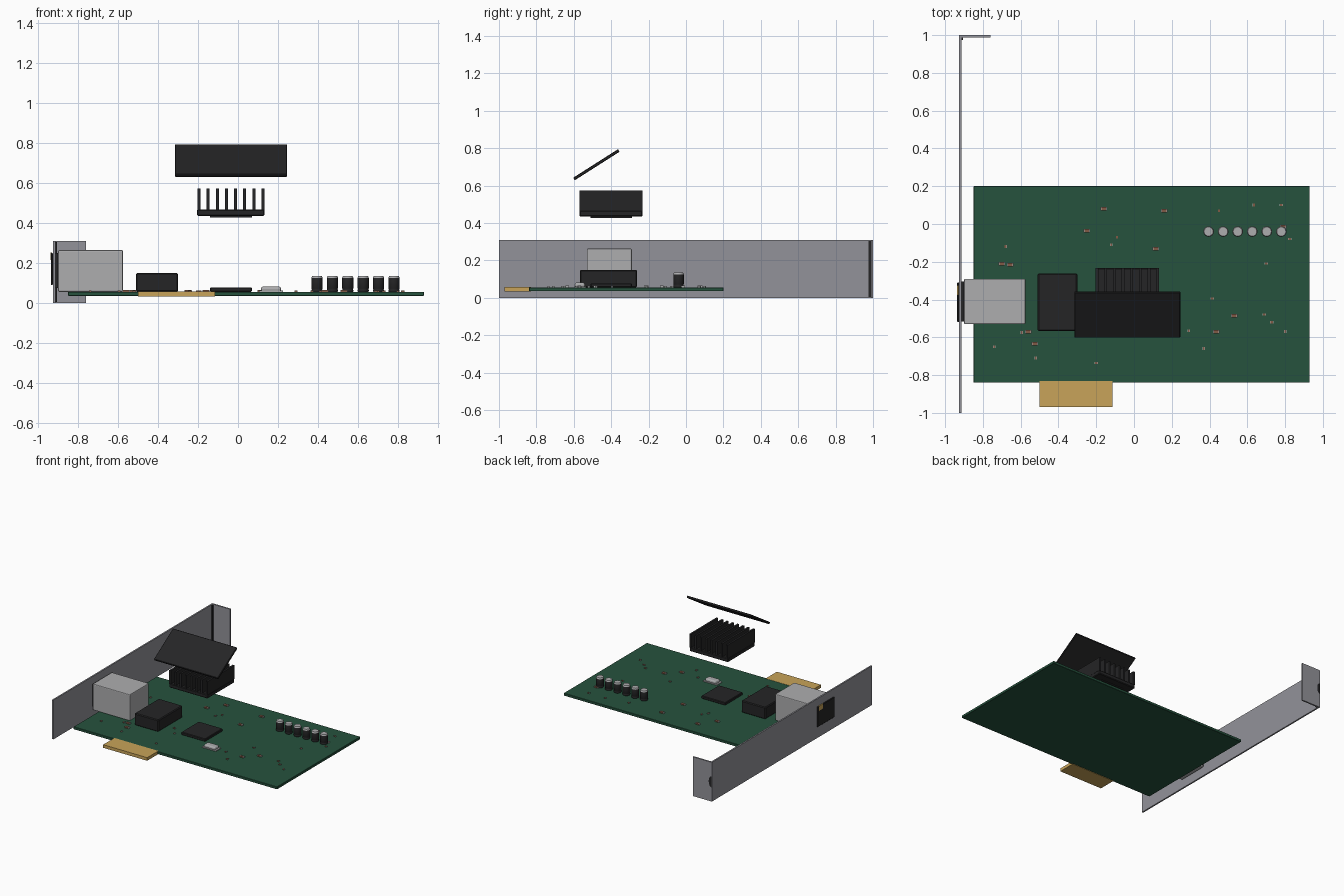
import bpy, bmesh, math, random

if "Cube" in bpy.data.objects:
    bpy.data.objects.remove(bpy.data.objects["Cube"])

random.seed(4)


def material(name, rgb):
    m = bpy.data.materials.new(name)
    m.diffuse_color = (*rgb, 1)
    m.use_nodes = True
    m.node_tree.nodes["Principled BSDF"].inputs["Base Color"].default_value = m.diffuse_color
    return m


GREEN = material("board green", (0.019, 0.085, 0.047))
BLACK = material("matte black", (0.018, 0.018, 0.019))
STEEL = material("bracket steel", (0.29, 0.29, 0.32))
SILVER = material("light metal", (0.42, 0.42, 0.43))
GOLD = material("contact gold", (0.58, 0.37, 0.10))
BROWN = material("component brown", (0.22, 0.10, 0.06))


def finish(name, bm, mats):
    me = bpy.data.meshes.new(name)
    bm.to_mesh(me)
    bm.free()
    for m in mats:
        me.materials.append(m)
    ob = bpy.data.objects.new(name, me)
    bpy.context.collection.objects.link(ob)
    return ob


def box(name, x, y, z, mat, bevel=0, segments=1):
    """Box from (min, max) ranges, with an optional bevel."""
    bm = bmesh.new()
    bmesh.ops.create_cube(bm, size=1)
    for v in bm.verts:
        for i, (a, b) in enumerate((x, y, z)):
            v.co[i] = (a + b) / 2 + v.co[i] * (b - a)
    ob = finish(name, bm, [mat])
    if bevel:
        mod = ob.modifiers.new("bevel", "BEVEL")
        mod.width, mod.segments = bevel, segments
    return ob


def lathe(name, profile, loc, mats, cap_height, sides=20):
    """Turned solid; faces above cap_height take the second material."""
    bm = bmesh.new()
    rings = [[bm.verts.new((r * math.cos(2 * math.pi * k / sides),
                            r * math.sin(2 * math.pi * k / sides), z))
              for k in range(sides)] for r, z in profile]
    for a, b in zip(rings, rings[1:]):
        for k in range(sides):
            n = (k + 1) % sides
            bm.faces.new((a[k], a[n], b[n], b[k]))
    bm.faces.new(rings[0][::-1])
    bm.faces.new(rings[-1])
    for f in bm.faces:
        f.material_index = int(f.calc_center_median().z > cap_height)
        f.smooth = abs(f.normal.z) < 0.5 and len(f.verts) == 4
    ob = finish(name, bm, mats)
    ob.location = loc
    return ob


# Circuit board and edge contacts
box("circuit_board", (-0.85, 0.93), (-0.84, 0.20), (0.036, 0.056), GREEN, 0.002)
box("edge_contacts", (-0.50, -0.115), (-0.97, -0.83), (0.033, 0.0575), GOLD)

# Mounting bracket with bent tab and corner screw slot
box("bracket_plate", (-0.926, -0.914), (-1.0, 1.0), (0, 0.31), STEEL)
box("bracket_tab", (-0.92, -0.76), (0.988, 1.0), (0, 0.31), STEEL)
box("bracket_bend", (-0.916, -0.906), (0.975, 0.989), (0.005, 0.305), BLACK)
bm = bmesh.new()
arc = [bm.verts.new((-0.924 + 0.025 * math.cos(a), 1.0006, 0.155 + 0.045 * math.sin(a)))
       for a in [math.pi * (k / 12 - 0.5) for k in range(13)]]
bm.faces.new(arc[::-1])
finish("screw_slot", bm, [BLACK])

# Port block and its opening on the bracket
box("port_block", (-0.90, -0.575), (-0.53, -0.29), (0.056, 0.264), SILVER, 0.006, 2)
box("port_collar", (-0.915, -0.895), (-0.515, -0.305), (0.075, 0.25), BLACK)
box("port_opening", (-0.936, -0.925), (-0.52, -0.31), (0.09, 0.25), BLACK, 0.003)
box("port_contacts", (-0.9375, -0.93), (-0.375, -0.325), (0.215, 0.252), GOLD)

# Power module, processor and crystal
box("power_module", (-0.51, -0.30), (-0.567, -0.262), (0.056, 0.15), BLACK, 0.006)
box("processor", (-0.14, 0.07), (-0.51, -0.29), (0.056, 0.078), BLACK, 0.004)
crystal = box("crystal_can", (0.115, 0.215), (-0.595, -0.54), (0.056, 0.082),
              SILVER, 0.011, 3)
box("crystal_flange", (0.104, 0.226), (-0.60, -0.535), (0.056, 0.062), SILVER)

# Row of capacitors
cap_profile = [(0.026, 0), (0.028, 0.003), (0.028, 0.009), (0.0255, 0.013),
               (0.028, 0.017), (0.028, 0.070), (0.026, 0.075), (0.024, 0.080)]
for k in range(6):
    lathe(f"capacitor_{k + 1}", cap_profile, (0.395 + 0.077 * k, -0.04, 0.056),
          [BLACK, SILVER], 0.071)

# Raised heatsink with fins and contact pad
box("heatsink_base", (-0.205, 0.133), (-0.57, -0.232), (0.436, 0.468), BLACK, 0.005)
box("heatsink_pad", (-0.14, 0.07), (-0.51, -0.29), (0.428, 0.437), BLACK)
for k in range(8):
    x = -0.195 + 0.0457 * k
    box(f"heatsink_fin_{k + 1}", (x - 0.0075, x + 0.0075), (-0.57, -0.232),
        (0.465, 0.573), BLACK)

# Tilted cover plate
cover = box("cover_plate", (-0.28, 0.28), (-0.142, 0.142), (-0.008, 0.008), BLACK, 0.003)
cover.location = (-0.035, -0.479, 0.712)
cover.rotation_euler.x = math.radians(32.5)

# Scattered surface components with metal ends
large = [(0.16, 0.07), (-0.25, -0.035), (0.115, -0.13), (-0.70, -0.21), (-0.655, -0.215),
         (-0.56, -0.57), (-0.525, -0.635), (0.435, -0.57), (0.53, -0.485), (-0.16, 0.08),
         (0.79, -0.015)]
small = [(-0.09, -0.07), (-0.12, -0.11), (-0.68, -0.12), (-0.595, -0.575), (-0.52, -0.71),
         (-0.74, -0.65), (-0.20, -0.735), (0.69, -0.48), (0.73, -0.52), (0.80, -0.57),
         (0.415, -0.395), (0.37, -0.66), (0.29, -0.565), (0.635, 0.10), (0.45, 0.07),
         (0.78, 0.10), (0.825, -0.08), (0.70, -0.21), (-0.24, -0.45), (-0.19, -0.52)]
for k, (x, y) in enumerate(large + small):
    w, d, h = (0.030, 0.019, 0.009) if k < len(large) else (0.015, 0.011, 0.006)
    if k >= len(large) and random.random() < 0.5:
        w, d = d, w
    box(f"resistor_{k + 1}", (x - w / 2, x + w / 2), (y - d / 2, y + d / 2),
        (0.056, 0.056 + h), BROWN)
    for s in (-1, 1):
        e = x + s * w * 0.5
        box(f"resistor_end_{k + 1}", (e - w * 0.09, e + w * 0.09),
            (y - d / 2, y + d / 2), (0.056, 0.0565 + h), SILVER)
